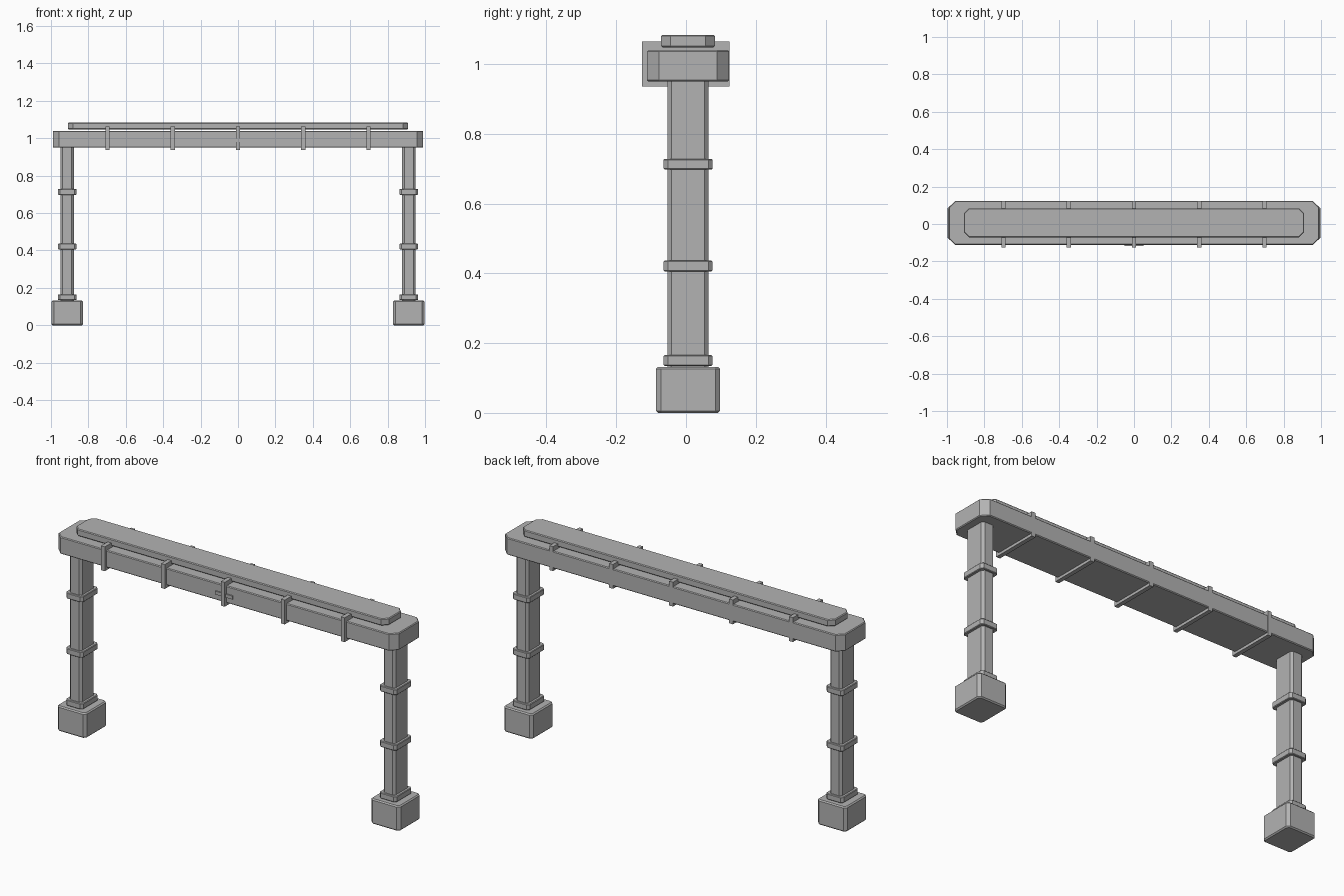
import bpy
import bmesh
from mathutils import Vector

cube = bpy.data.objects.get("Cube")
if cube:
    bpy.data.objects.remove(cube, do_unlink=True)

grey = bpy.data.materials.new("plain grey")
grey.use_nodes = True
grey.diffuse_color = (0.45, 0.45, 0.45, 1)
grey.node_tree.nodes["Principled BSDF"].inputs["Base Color"].default_value = (0.45, 0.45, 0.45, 1)

MID_Y = 0.006


def block(name, center, size, chamfer=0.0, edge=0.0):
    """Box with chamfered upright corners and softly bevelled rims."""
    bm = bmesh.new()
    bmesh.ops.create_cube(bm, size=1)
    bmesh.ops.scale(bm, vec=Vector(size), verts=bm.verts)
    if chamfer:
        upright = [e for e in bm.edges
                   if abs(e.verts[0].co.z - e.verts[1].co.z) > size[2] / 2]
        bmesh.ops.bevel(bm, geom=upright, offset=chamfer, segments=1,
                        profile=0.5, affect='EDGES')
    if edge:
        rims = [e for e in bm.edges
                if abs(e.verts[0].co.z - e.verts[1].co.z) < size[2] / 2]
        bmesh.ops.bevel(bm, geom=rims, offset=edge, segments=1,
                        profile=0.5, affect='EDGES')
    mesh = bpy.data.meshes.new(name)
    bm.to_mesh(mesh)
    bm.free()
    mesh.materials.append(grey)
    obj = bpy.data.objects.new(name, mesh)
    obj.location = center
    bpy.context.collection.objects.link(obj)
    return obj


# Legs: footing, post and three collars on each side
for side, sign in (("left", 1), ("right", -1)):
    x = sign * 0.913
    block(f"{side}_footing", (x, MID_Y, 0.066), (0.17, 0.184, 0.132), 0.014, 0.006)
    block(f"{side}_post", (x, MID_Y, 0.54), (0.072, 0.118, 0.83), 0.012)
    for i, z in enumerate((0.15, 0.421, 0.713)):
        block(f"{side}_collar_{i + 1}", (x, MID_Y, z), (0.1, 0.14, 0.031), 0.012, 0.003)

# Crossbeam and the slab above it
block("crossbeam", (0, MID_Y, 0.995), (1.98, 0.235, 0.09), 0.034, 0.004)
block("top_slab", (0, MID_Y, 1.066), (1.82, 0.154, 0.036), 0.027, 0.004)

# Ribs wrapped across the beam
for i in range(5):
    block(f"rib_{i + 1}", ((i - 2) * 0.349, -0.001, 1.0), (0.022, 0.25, 0.128))

# Small bar on the front of the beam
block("front_bar", (0, -0.113, 0.99), (0.1, 0.01, 0.018))
